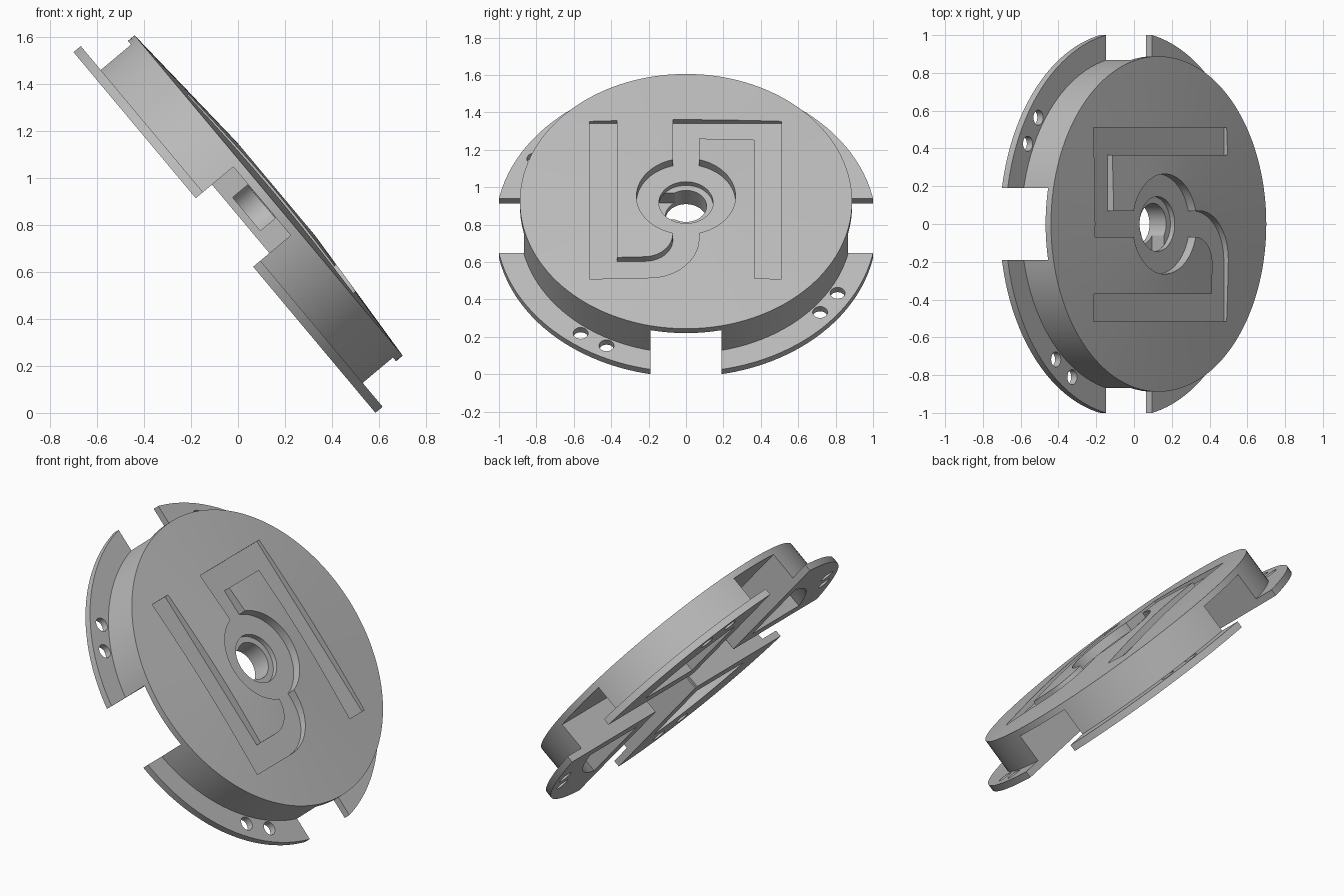
import bpy, bmesh, math
from mathutils import Matrix

cube = bpy.data.objects.get("Cube")
if cube:
    bpy.data.objects.remove(cube, do_unlink=True)

FLANGE_R, DRUM_R, FLANGE_H, RIM_H, APEX_H = 1.018, 0.888, 0.04, 0.245, 0.305
SLOT, PLATE_Z, GROOVE_Z = 0.19, 0.208, 0.235
TILT = math.atan2(0.767, 0.642)

grey = bpy.data.materials.new("plain_grey")
grey.use_nodes = True
grey.diffuse_color = (0.5, 0.5, 0.5, 1)
grey.node_tree.nodes["Principled BSDF"].inputs["Base Color"].default_value = (0.5, 0.5, 0.5, 1)


def make(name, bm):
    bmesh.ops.recalc_face_normals(bm, faces=bm.faces)
    mesh = bpy.data.meshes.new(name)
    bm.to_mesh(mesh)
    bm.free()
    mesh.materials.append(grey)
    ob = bpy.data.objects.new(name, mesh)
    bpy.context.collection.objects.link(ob)
    return ob


def prism(points, z0, z1):
    bm = bmesh.new()
    face = bm.faces.new([bm.verts.new((x, y, z0)) for x, y in points])
    top = bmesh.ops.extrude_face_region(bm, geom=[face])["geom"]
    bmesh.ops.translate(bm, vec=(0, 0, z1 - z0),
                        verts=[v for v in top if isinstance(v, bmesh.types.BMVert)])
    return make("cutter", bm)


def arc(cx, cy, r, a0, a1, n):
    steps = [math.radians(a0 + (a1 - a0) * i / n) for i in range(n + 1)]
    return [(cx + r * math.cos(a), cy + r * math.sin(a)) for a in steps]


def disc(cx, cy, r, n):
    return arc(cx, cy, r, 0, 360 - 360 / n, n - 1)


def box(x0, x1, y0, y1):
    return [(x0, y0), (x1, y0), (x1, y1), (x0, y1)]


def turn(points, angle):
    c, s = math.cos(angle), math.sin(angle)
    return [(c * x - s * y, s * x + c * y) for x, y in points]


def lathe(name, profile, n):
    bm = bmesh.new()
    verts = [bm.verts.new((r, 0, z)) for r, z in profile]
    edges = [bm.edges.new(pair) for pair in zip(verts, verts[1:])]
    bmesh.ops.spin(bm, geom=verts + edges, axis=(0, 0, 1), cent=(0, 0, 0),
                   angle=math.tau, steps=n, use_duplicate=False)
    bmesh.ops.remove_doubles(bm, verts=bm.verts, dist=0.0001)
    return make(name, bm)


# Flange, drum and shallow domed cap turned as one body
wheel = lathe("spool_wheel", [(0, 0), (FLANGE_R, 0), (FLANGE_R, FLANGE_H), (DRUM_R, FLANGE_H),
                              (DRUM_R, RIM_H), (0, APEX_H)], 120)


def cut(points, z0, z1):
    cutter = prism(points, z0, z1)
    mod = wheel.modifiers.new("cut", "BOOLEAN")
    mod.operation, mod.solver, mod.object = "DIFFERENCE", "EXACT", cutter
    bpy.context.view_layer.objects.active = wheel
    bpy.ops.object.modifier_apply(modifier=mod.name)
    bpy.data.objects.remove(cutter, do_unlink=True)


# Cross channels and hollow quarters underneath
quarter = [(0.29, 0.29)] + arc(0, 0, 0.79, 21.5, 68.5, 16)
for i in range(4):
    cut(turn(box(SLOT, 1.2, -SLOT, SLOT), i * math.pi / 2), -0.1, PLATE_Z)
    cut(turn(quarter, i * math.pi / 2), -0.1, PLATE_Z - 0.004)
cut(box(-0.2, 0.2, -0.2, 0.2), -0.1, 0.09)

# Pairs of flange holes
for angle in (-35, 58, 145, 238):
    for offset in (-5, 5):
        a = math.radians(angle + offset)
        cut(disc(-0.936 * math.sin(a), 0.936 * math.cos(a), 0.04, 20), -0.1, 0.1)

# Hooked cable grooves in the cap, drawn as (across, up)
upper = [(-0.07, 0), (-0.07, 0.55), (0.51, 0.55), (0.51, -0.55),
         (0.365, -0.55), (0.365, 0.41), (0.07, 0.41), (0.07, 0)]
lower = ([(-0.515, 0.55), (-0.515, -0.55)] + arc(-0.19, -0.29, 0.26, -90, 0, 10)
         + [(0.07, 0), (-0.07, 0)] + arc(-0.22, -0.26, 0.15, 0, -90, 10)
         + [(-0.37, -0.41), (-0.37, 0.55)])
for outline in (upper, lower):
    cut([(-up, across) for across, up in outline], GROOVE_Z, 0.5)

# Hub recess, bearing seat, bore and side pocket
cut(disc(0, 0, 0.265, 64), GROOVE_Z, 0.5)
cut(disc(0, 0, 0.145, 48), 0.205, 0.5)
cut(disc(0, 0, 0.11, 48), -0.1, 0.5)
cut(box(-0.092, 0.092, -0.3, -0.05), 0.122, PLATE_Z - 0.002)

# Lean the wheel on its edge
wheel.data.transform(Matrix.Translation((-0.0575, 0, 0.767)) @ Matrix.Rotation(TILT, 4, "Y"))
bpy.ops.object.select_all(action="DESELECT")
wheel.select_set(True)
bpy.context.view_layer.objects.active = wheel
bpy.ops.object.shade_smooth_by_angle(angle=math.radians(25))
